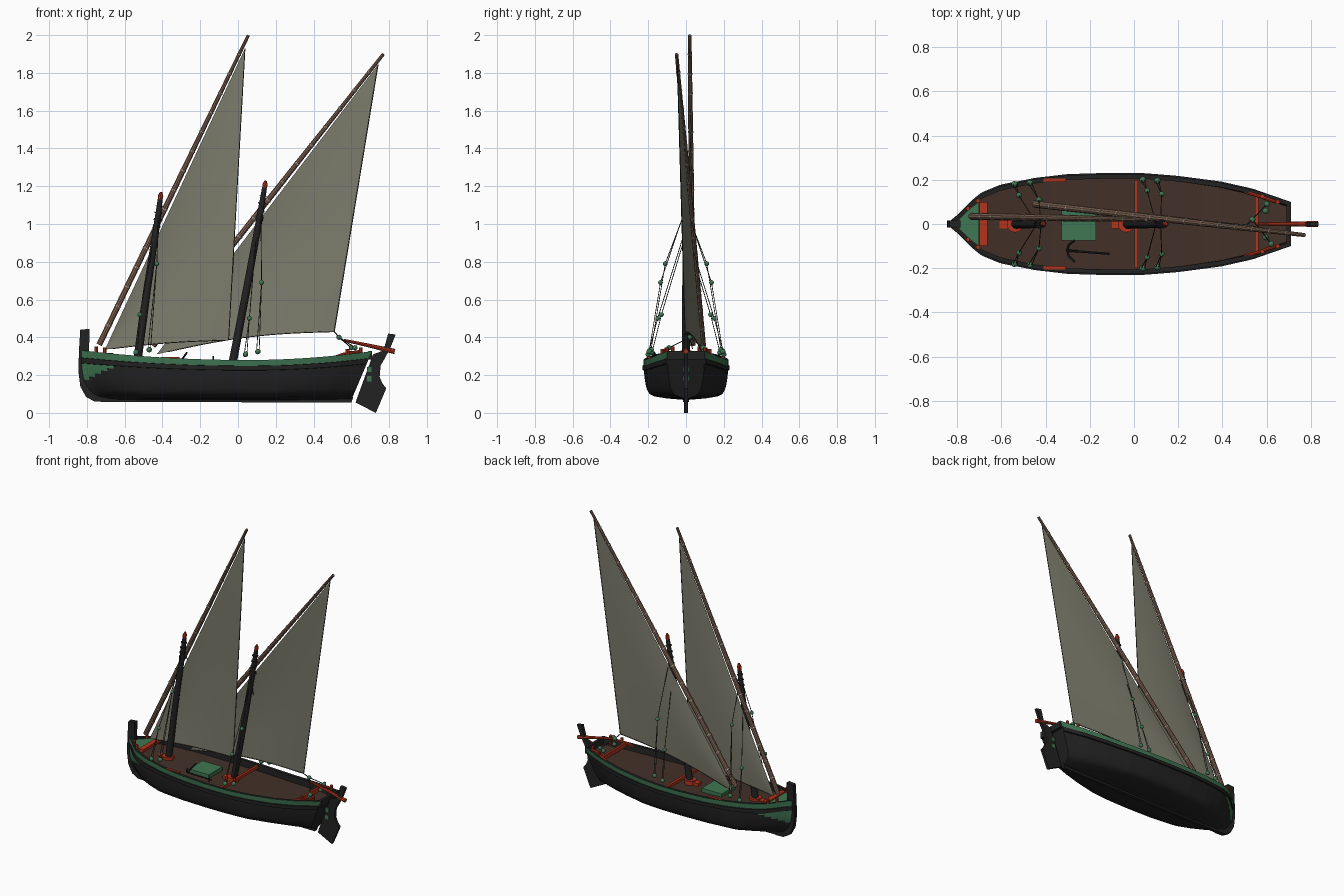
import bpy, bmesh, math
from mathutils import Vector, Matrix

if "Cube" in bpy.data.objects:
    bpy.data.objects.remove(bpy.data.objects["Cube"])


def material(name, r, g, b):
    m = bpy.data.materials.new(name)
    m.diffuse_color = (r, g, b, 1)
    m.use_nodes = True
    m.node_tree.nodes["Principled BSDF"].inputs["Base Color"].default_value = (r, g, b, 1)
    return m


BLACK = material("tarred black", .016, .016, .016)
GREEN = material("paint green", .05, .18, .085)
DECK = material("deck brown", .055, .03, .021)
RED = material("paint red", .45, .035, .012)
SPAR = material("spar wood", .21, .125, .085)
LASHING = material("pale lashing", .45, .36, .28)
CANVAS = material("grey canvas", .2, .2, .15)
ROPE = material("dark rope", .035, .033, .028)


def finish(bm, name, *mats, angle=35):
    """Turn a bmesh into a named object with its materials."""
    bmesh.ops.recalc_face_normals(bm, faces=bm.faces)
    mesh = bpy.data.meshes.new(name)
    bm.to_mesh(mesh)
    bm.free()
    ob = bpy.data.objects.new(name, mesh)
    bpy.context.collection.objects.link(ob)
    for m in mats:
        mesh.materials.append(m)
    bpy.ops.object.select_all(action='DESELECT')
    ob.select_set(True)
    bpy.context.view_layer.objects.active = ob
    bpy.ops.object.shade_smooth_by_angle(angle=math.radians(angle))
    return ob


def tube(bm, pts, radii, sides=8):
    """Round bar along a path, with one radius per point."""
    pts = [Vector(p) for p in pts]
    if not isinstance(radii, (list, tuple)):
        radii = [radii] * len(pts)
    rings = []
    for i, p in enumerate(pts):
        d = pts[min(i + 1, len(pts) - 1)] - pts[max(i - 1, 0)]
        q = d.to_track_quat('Z', 'Y')
        turn = [math.tau * k / sides for k in range(sides)]
        rings.append([bm.verts.new(p + q @ Vector((math.cos(a), math.sin(a), 0)) * radii[i]) for a in turn])
    for a, b in zip(rings, rings[1:]):
        for k in range(sides):
            n = (k + 1) % sides
            bm.faces.new((a[k], a[n], b[n], b[k]))
    bm.faces.new(rings[0])
    bm.faces.new(rings[-1])


def box(bm, centre, size):
    bmesh.ops.create_cube(bm, size=1, matrix=Matrix.Translation(centre) @ Matrix.Diagonal((*size, 1)))


def ball(bm, centre, r):
    bmesh.ops.create_icosphere(bm, subdivisions=2, radius=r, matrix=Matrix.Translation(centre))


def plate(name, outline, thick, mat):
    """Flat side-view outline given as (x, z), extruded across y."""
    bm = bmesh.new()
    sides = [[bm.verts.new((x, y, z)) for x, z in outline] for y in (-thick / 2, thick / 2)]
    for s in sides:
        bm.faces.new(s)
    for k in range(len(outline)):
        n = (k + 1) % len(outline)
        bm.faces.new((sides[0][k], sides[0][n], sides[1][n], sides[1][k]))
    return finish(bm, name, mat)


def lerp_table(table, x):
    for (xa, a), (xb, b) in zip(table, table[1:]):
        if x <= xb:
            return a + (b - a) * (x - xa) / (xb - xa)
    return table[-1][1]


# Hull: half sections lofted from stem to transom, then mirrored
BEAM = [(-.83, .014), (-.79, .045), (-.74, .095), (-.69, .135), (-.6, .172), (-.45, .203), (-.3, .22),
        (-.1, .226), (.05, .224), (.2, .212), (.4, .185), (.55, .152), (.64, .122), (.71, .1)]
SECTION = [(0, 0), (.04, .45), (.09, .74), (.14, .84), (.2, .885), (.27, .915), (.34, .935), (.41, .95),
           (.48, .96), (.55, .97), (.62, .977), (.68, .982), (.74, .985), (.745, 1.025), (.85, 1.025),
           (.855, .99), (1, 1)]
KEEL = .068
BULWARK = .045


def sheer(x):
    return .28 + .05 * ((x - .05) / (.87 if x < .05 else .68)) ** 2


def half_section(x):
    bow = min(max((-.5 - x) / .33, 0), 1)
    stern = min(max((x - .2) / .5, 0), 1)
    top, b = sheer(x), lerp_table(BEAM, x)
    inner = b - min(.02, b * .7)
    low = 1 - BULWARK / (top - KEEL)
    rows = [(f, b * y ** (1 + 2 * bow + 1.2 * stern)) for f, y in SECTION]
    rows += [(1, inner), (low, inner), (low, 0)]
    return [(x - .11 * (1 - f) * stern + .09 * (1 - f) ** 4 * bow, y, KEEL + f * (top - KEEL)) for f, y in rows]


bm = bmesh.new()
count = 90
stations = [[bm.verts.new(p) for p in half_section(-.83 + 1.54 * i / count)] for i in range(count + 1)]
last = len(SECTION) - 1
for a, b in zip(stations, stations[1:]):
    for r in range(len(a) - 1):
        f = bm.faces.new((a[r], b[r], b[r + 1], a[r + 1]))
        c = f.calc_center_median()
        bow_patch = 3 < r < 12 and c.x < -.66 and c.z > .165 + (c.x + .82) * .5
        if r == last - 1 or bow_patch:
            f.material_index = 1
        elif r == last + 2:
            f.material_index = 2
bm.faces.new(stations[0])
bm.faces.new(stations[-1])
hull = finish(bm, "hull", BLACK, GREEN, DECK)
mirror = hull.modifiers.new("Mirror", 'MIRROR')
mirror.use_axis = (False, True, False)

plate("stem_post", [(-.835, .44), (-.785, .445), (-.79, .3), (-.78, .16), (-.7, .08), (-.7, .058), (-.76, .06),
                    (-.805, .085), (-.835, .14), (-.845, .22), (-.842, .33)], .03, BLACK)
plate("keel", [(-.72, .058), (.6, .055), (.61, .085), (-.72, .085)], .022, BLACK)
plate("rudder", [(.715, .31), (.77, .33), (.795, .42), (.835, .415), (.805, .34), (.775, .285), (.755, .25),
                 (.75, .19), (.765, .155), (.785, .13), (.73, 0), (.622, .055)], .02, BLACK)

# Transom rail and rudder hinges
bm = bmesh.new()
box(bm, (.7, 0, .305), (.02, .2, .046))
finish(bm, "transom_rail", BLACK)
bm = bmesh.new()
for x, z in ((.695, .23), (.695, .18)):
    box(bm, (x, 0, z), (.024, .03, .028))
box(bm, (-.25, 0, .253), (.155, .15, .026))
finish(bm, "hatch_and_rudder_hinges", GREEN)

# Foredeck plate and painted crossbeams
bm = bmesh.new()
bow_edge = [(-.79, .022), (-.74, .072), (-.7, .1)]
bm.faces.new([bm.verts.new((x, y, .312)) for x, y in bow_edge + [(x, -y) for x, y in reversed(bow_edge)]])
finish(bm, "foredeck", GREEN)
bm = bmesh.new()
box(bm, (-.68, 0, .308), (.035, .2, .02))
box(bm, (.01, 0, .268), (.016, .4, .02))
box(bm, (.555, 0, .298), (.014, .27, .03))
for side in (-1, 1):
    for x, y in ((-.75, .07), (-.705, .105), (.58, .125), (.65, .1)):
        tube(bm, [(x, side * y, sheer(x) - .05), (x, side * y, sheer(x) + .028)], .01)
    box(bm, (-.36, side * .197, .288), (.1, .016, .014))
    tube(bm, [(.5, side * .145, .29), (.555, side * .13, .31), (.64, side * .1, .325)], .008)
finish(bm, "beams_and_bollards", RED)
bm = bmesh.new()
tube(bm, [(.56, 0, .385), (.7, 0, .355), (.83, 0, .325)], [.007, .01, .014])
finish(bm, "tiller", RED)

# Masts, each with a painted foot and tip
MASTS = {"fore": [(-.537, 0, .24), (-.48, 0, .66), (-.432, 0, .98), (-.412, 0, 1.13)],
         "aft": [(-.035, 0, .23), (.045, 0, .65), (.112, 0, 1.02), (.14, 0, 1.19)]}
for name, path in MASTS.items():
    bm = bmesh.new()
    tube(bm, path, [.022, .02, .017, .013], 12)
    top, below = Vector(path[-1]), Vector(path[-2])
    for k in range(4):
        p = below.lerp(top, k / 4)
        tube(bm, [p, p.lerp(top, .1)], .02, 12)
    finish(bm, name + "_mast", BLACK)
    bm = bmesh.new()
    tip = top + (top - below).normalized() * .04
    tube(bm, [top, top.lerp(tip, .5), tip], [.012, .014, .006])
    foot = Vector(path[0])
    tube(bm, [foot, foot + Vector((0, 0, .035))], .038, 16)
    box(bm, foot + Vector((-.04, 0, .015)), (.06, .04, .025))
    finish(bm, name + "_mast_paint", RED)

# Long slanting yards with pale lashings, and the triangular sails
RIGS = {"fore": ((-.735, .035, .36), (.055, .02, 2), (-.705, .035, .335), (.037, .02, 1.93), (-.05, .02, .385), .01),
        "aft": ((-.45, .09, .355), (.77, -.05, 1.9), (-.43, .088, .31), (.742, -.046, 1.845), (.51, -.005, .43), .03)}
for name, (heel, peak, tack, head, clew, arch) in RIGS.items():
    heel, peak, tack, head, clew = map(Vector, (heel, peak, tack, head, clew))
    bm = bmesh.new()
    tube(bm, [heel, heel.lerp(peak, .5), peak], [.016, .015, .009], 10)
    finish(bm, name + "_yard", SPAR)
    bm = bmesh.new()
    for k in range(1, 16):
        t = k / 16
        r = .0175 - .006 * max(t - .4, 0) / .6
        tube(bm, [heel.lerp(peak, t - .002), heel.lerp(peak, t + .002)], r, 10)
    finish(bm, name + "_yard_lashings", LASHING)

    def cloth(u, v):
        p = tack + ((head - tack) * (1 - v) + (clew - tack) * v) * u
        p.z += arch * math.sin(math.pi * u) * v ** 2
        p.y += .012 * math.sin(math.pi * u) * math.sin(math.pi * v)
        return p

    bm = bmesh.new()
    n = 16
    grid = [[bm.verts.new(cloth(i / n, j / n)) for j in range(n + 1)] for i in range(n + 1)]
    for i in range(n):
        for j in range(n):
            bm.faces.new((grid[i][j], grid[i + 1][j], grid[i + 1][j + 1], grid[i][j + 1]))
    bmesh.ops.remove_doubles(bm, verts=bm.verts, dist=.0001)
    finish(bm, name + "_sail", CANVAS)
    bm = bmesh.new()
    tube(bm, [cloth(k / n, 1) for k in range(1, n + 1)], .0025, 5)
    tube(bm, [cloth(1, k / n) for k in range(n + 1)], .0025, 5)
    finish(bm, name + "_sail_edge_rope", ROPE)

# Shrouds and their pulley blocks on both sides, plus the sheet at the stern
ropes, blocks = bmesh.new(), bmesh.new()
SHROUDS = [((-.42, 0, 1.08), (-.43, .11, .79), (-.47, .185, .335)),
           ((-.44, 0, .95), (-.52, .13, .52), (-.54, .18, .32)),
           ((.12, 0, 1.09), (.125, .135, .69), (.105, .195, .325)),
           ((.1, 0, .98), (.06, .15, .5), (.04, .2, .31))]
for top, mid, low in SHROUDS:
    for s in (-1, 1):
        top, m, l = (Vector((p[0], p[1] * s, p[2])) for p in (top, mid, low))
        tube(ropes, [top, m], .0022, 5)
        for shift in (-.007, .007):
            tube(ropes, [m, l + Vector((shift, 0, 0))], .002, 5)
        ball(blocks, m, .013)
        ball(blocks, l, .015)
sheet = [Vector(p) for p in ((.51, -.005, .43), (.535, .02, .4), (.6, .09, .345), (.62, -.09, .345))]
tube(ropes, sheet[:3], .003, 5)
tube(ropes, [sheet[1], sheet[3]], .003, 5)
for p in sheet[1:]:
    ball(blocks, p, .014)
for s in (-1, 1):
    ball(blocks, (.595, s * .06, .315), .014)
finish(ropes, "rigging_ropes", ROPE)
finish(blocks, "pulley_blocks", GREEN)

# Anchor lying on the deck
bm = bmesh.new()
tube(bm, [(-.3, -.12, .265), (-.11, -.135, .27)], .005, 6)
tube(bm, [(-.27, -.075, .32), (-.295, -.095, .285), (-.302, -.12, .265), (-.295, -.145, .285), (-.27, -.17, .32)], .005, 6)
tube(bm, [(-.13, -.133, .25), (-.13, -.133, .3)], .004, 6)
finish(bm, "anchor", BLACK)
